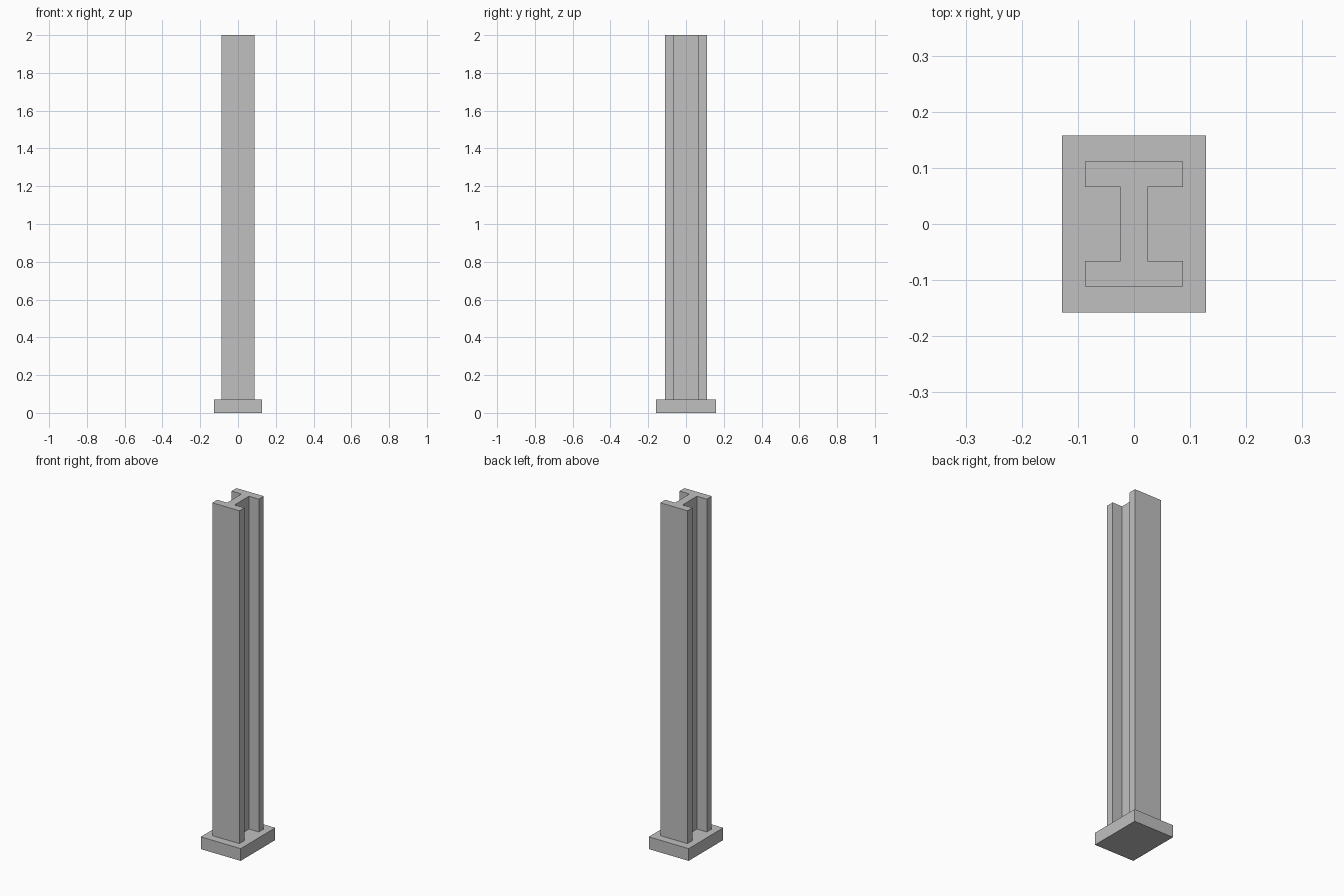
import bpy
import bmesh

cube = bpy.data.objects.get("Cube")
if cube:
    bpy.data.objects.remove(cube, do_unlink=True)

BASE_TOP, TOP = 0.071, 2.0

steel = bpy.data.materials.new("light_grey_steel")
steel.use_nodes = True
colour = (0.53, 0.53, 0.53, 1)
steel.diffuse_color = colour
steel.node_tree.nodes["Principled BSDF"].inputs["Base Color"].default_value = colour


def extrude_profile(name, points, bottom, top):
    """Raise a flat outline into a closed prism."""
    bm = bmesh.new()
    face = bm.faces.new([bm.verts.new((x, y, bottom)) for x, y in points])
    raised = bmesh.ops.extrude_face_region(bm, geom=[face], use_keep_orig=True)
    verts = [v for v in raised["geom"] if isinstance(v, bmesh.types.BMVert)]
    bmesh.ops.translate(bm, verts=verts, vec=(0, 0, top - bottom))
    bmesh.ops.recalc_face_normals(bm, faces=bm.faces[:])
    mesh = bpy.data.meshes.new(name)
    bm.to_mesh(mesh)
    bm.free()
    mesh.materials.append(steel)
    obj = bpy.data.objects.new(name, mesh)
    bpy.context.collection.objects.link(obj)
    return obj


# Rectangular base plate
bx, by = 0.128, 0.158
extrude_profile("base_plate", [(-bx, -by), (bx, -by), (bx, by), (-bx, by)], 0, BASE_TOP)

# I-section column: right half of the outline, then its half-turn copy
flange_x, flange_y = 0.087, 0.111
web_x, inner_y = 0.024, 0.066
half = [(flange_x, -flange_y), (flange_x, -inner_y), (web_x, -inner_y),
        (web_x, inner_y), (flange_x, inner_y), (flange_x, flange_y)]
outline = half + [(-x, -y) for x, y in half]
extrude_profile("i_beam_column", outline, BASE_TOP, TOP)
